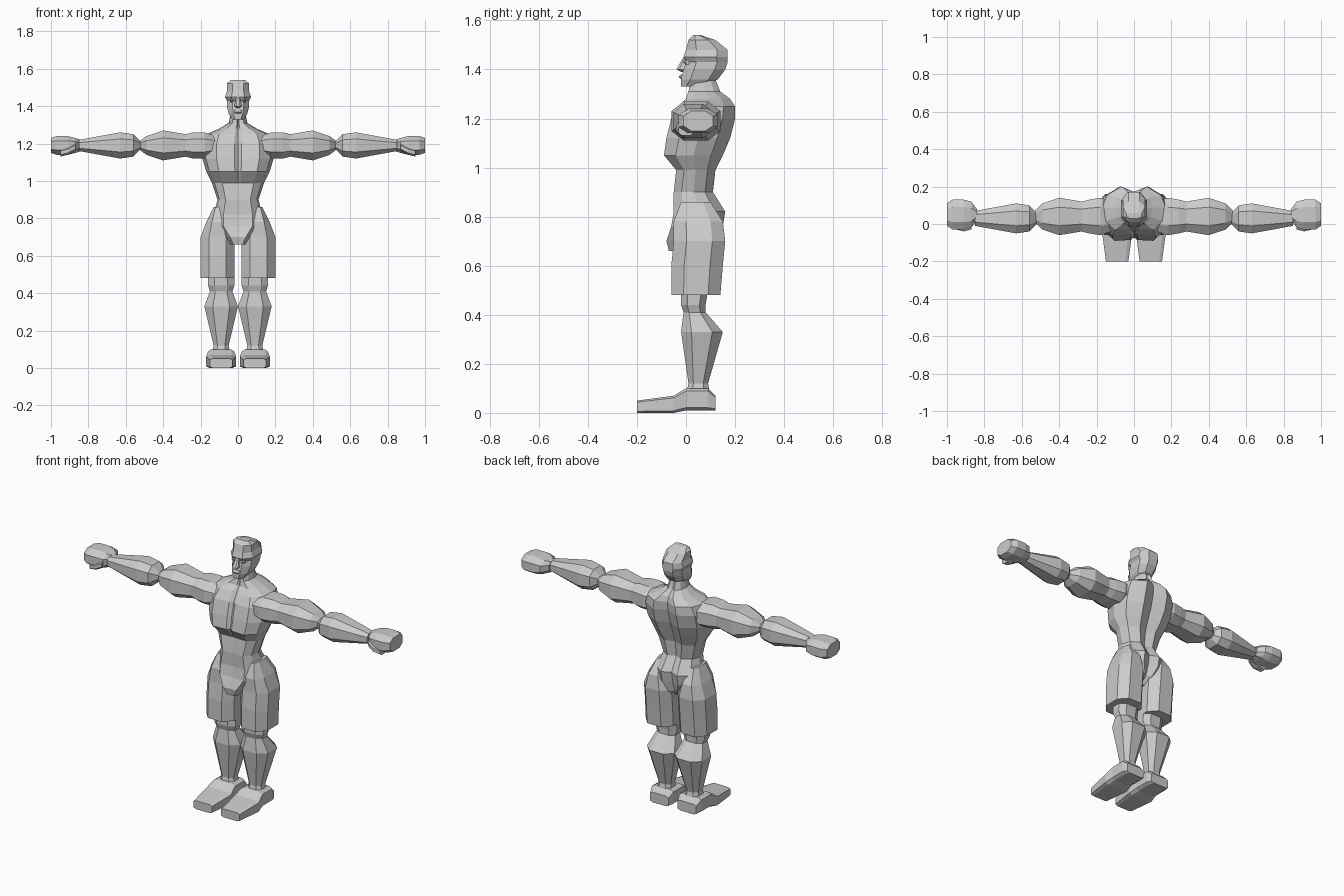
import bpy
import bmesh
from mathutils import Vector

if "Cube" in bpy.data.objects:
    bpy.data.objects.remove(bpy.data.objects["Cube"], do_unlink=True)

grey = bpy.data.materials.new("light grey")
grey.use_nodes = True
grey.diffuse_color = (.6, .6, .6, 1)
grey.node_tree.nodes["Principled BSDF"].inputs["Base Color"].default_value = grey.diffuse_color


def loft(name, rings):
    """Skin a list of point rings into a closed, flat shaded object."""
    bm = bmesh.new()
    loops = [[bm.verts.new(point) for point in ring] for ring in rings]
    for low, high in zip(loops, loops[1:]):
        for i in range(len(low)):
            bm.faces.new((low[i - 1], low[i], high[i], high[i - 1]))
    bm.faces.new(loops[0])
    bm.faces.new(loops[-1])
    bmesh.ops.recalc_face_normals(bm, faces=bm.faces)
    mesh = bpy.data.meshes.new(name)
    bm.to_mesh(mesh)
    bm.free()
    mesh.materials.append(grey)
    obj = bpy.data.objects.new(name, mesh)
    bpy.context.collection.objects.link(obj)


def octagon(axis, middle, row, corner):
    """Eight sided section: station, half width about the middle, then low and high bounds."""
    station, half, low, high = row
    quarter = [(corner, 1), (1, corner)]
    signs = [(1, 1), (1, -1), (-1, -1), (-1, 1)]
    ring = []
    for index, (sign_u, sign_v) in enumerate(signs):
        corners = quarter if index % 2 == 0 else reversed(quarter)
        for a, b in corners:
            u = middle + sign_u * a * half
            v = (low + high) / 2 + sign_v * b * (high - low) / 2
            place = {"x": (station, u, v), "y": (u, station, v), "z": (u, v, station)}
            ring.append(Vector(place[axis]))
    return ring


def limb(name, axis, middle, rows, corner=.5):
    loft(name, [octagon(axis, middle, row, corner) for row in rows])


def pair(name, axis, middle, rows, corner=.5):
    """The same part on the left (+x) and mirrored on the right (-x)."""
    rings = [octagon(axis, middle, row, corner) for row in rows]
    loft("left_" + name, rings)
    flip = Vector((-1, 1, 1))
    loft("right_" + name, [[point * flip for point in ring] for ring in rings])


def arm_pair(name, middle, rows):
    """Arm parts swell evenly about the arm's axis; rows hold x, depth and height radii."""
    axis_height = 1.19
    pair(name, "x", middle, [(x, depth, axis_height - rise, axis_height + rise)
                             for x, depth, rise in rows])


def torso_ring(z, width, front, back):
    """Muscular section with a breastbone groove and a spine groove."""
    depth = back - front
    breastbone = front + depth * (.08 if z > 1 else .03)
    spine = back - depth * .12
    half = [(width * .1, front + depth * .02), (width * .6, front),
            (width * .9, front + depth * .2), (width, front + depth * .5),
            (width * .85, back - depth * .2), (width * .4, back)]
    other_half = [(-x, y) for x, y in reversed(half)]
    outline = [(0, breastbone)] + half + [(0, spine)] + other_half
    return [(x, y, z) for x, y in outline]


# Torso, from the crotch over waist, chest and shoulders to the neck
torso = [
    (.66, .04, -.07, .07),
    (.7, .07, -.08, .13),
    (.76, .13, -.06, .15),
    (.82, .13, -.05, .16),
    (.9, .11, -.05, .11),
    (.99, .14, -.04, .12),
    (1.05, .17, -.09, .15),
    (1.12, .19, -.08, .18),
    (1.2, .19, -.06, .2),
    (1.25, .17, -.03, .2),
    (1.28, .1, 0, .18),
    (1.31, .05, .01, .14),
    (1.36, .04, .02, .12),
]
loft("torso", [torso_ring(*row) for row in torso])

# Head: chin, jaw, eye line, brow and swept hair
limb("head", "z", 0, [
    (1.33, .03, -.02, .06),
    (1.36, .05, -.02, .13),
    (1.4, .06, -.01, .16),
    (1.43, .06, 0, .17),
    (1.45, .07, -.01, .17),
    (1.48, .06, 0, .17),
    (1.52, .06, .01, .12),
    (1.54, .04, .03, .06),
])

# Face details
limb("nose", "z", 0, [(1.39, .01, -.02, .01), (1.4, .02, -.04, .01), (1.45, .01, -.01, .01)])
limb("mouth", "z", 0, [(1.36, .02, -.02, 0), (1.37, .02, -.03, 0), (1.38, .02, -.02, 0)])
pair("eye", "z", .03, [(1.42, .01, 0, .02), (1.43, .01, -.01, .02), (1.44, .01, 0, .02)])

# Arms, from the shoulder outwards
arm_pair("upper_arm", .04, [
    (.12, .08, .05),
    (.18, .1, .07),
    (.24, .09, .07),
    (.28, .08, .06),
    (.4, .1, .08),
    (.49, .07, .05),
    (.53, .03, .02),
])
arm_pair("forearm", .03, [
    (.52, .03, .02),
    (.56, .07, .06),
    (.63, .08, .07),
    (.85, .04, .03),
])
arm_pair("fist", .05, [
    (.84, .03, .03),
    (.87, .07, .04),
    (.91, .08, .05),
    (.97, .08, .05),
    (1, .06, .04),
])
pair("thumb", "x", 0, [(.87, .03, 1.16, 1.2), (.91, .04, 1.14, 1.18), (.95, .03, 1.13, 1.17)])

# Shorts
pair("shorts_leg", "z", .11, [
    (.48, .09, -.06, .14),
    (.6, .09, -.06, .15),
    (.7, .09, -.05, .16),
    (.78, .06, -.05, .15),
    (.86, .02, -.02, .1),
])

# Lower legs: ankle, calf and knee
pair("lower_leg", "z", .09, [
    (.07, .05, 0, .1),
    (.12, .04, .01, .09),
    (.33, .09, -.02, .15),
    (.41, .06, -.01, .08),
    (.44, .07, -.02, .08),
    (.5, .07, -.02, .09),
])

# Feet, from the heel to the toes
pair("foot", "y", .09, [
    (.12, .06, .01, .07),
    (.09, .07, .01, .1),
    (0, .07, .01, .1),
    (-.05, .08, 0, .07),
    (-.2, .06, 0, .05),
], .75)
